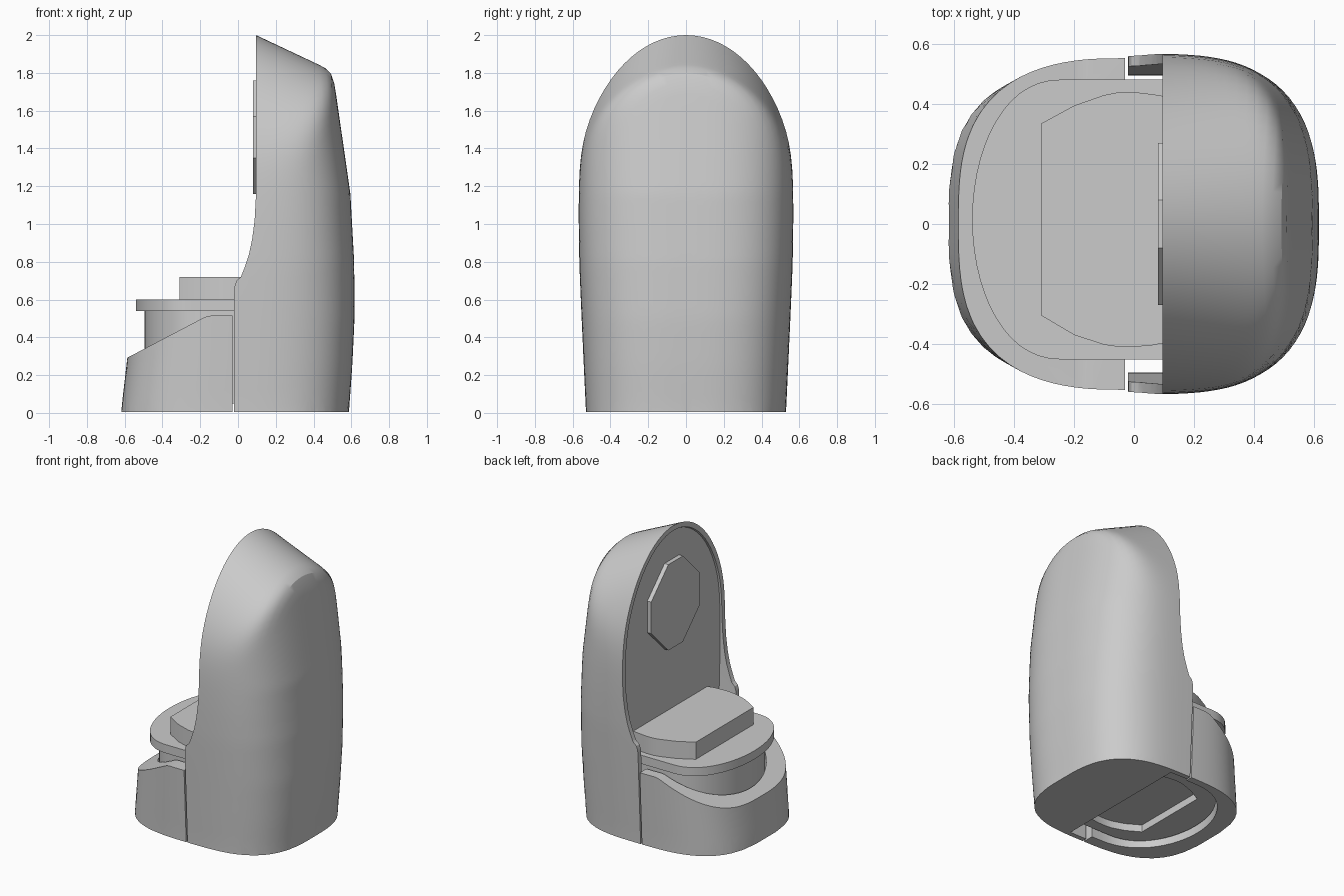
import bpy, bmesh, math
from mathutils import Vector

old = bpy.data.objects.get("Cube")
if old:
    bpy.data.objects.remove(old, do_unlink=True)

grey = bpy.data.materials.new("plain grey")
grey.use_nodes = True
grey.diffuse_color = (0.6, 0.6, 0.6, 1)
grey.node_tree.nodes["Principled BSDF"].inputs["Base Color"].default_value = (0.6, 0.6, 0.6, 1)


def finish(name, bm):
    bmesh.ops.recalc_face_normals(bm, faces=bm.faces)
    me = bpy.data.meshes.new(name)
    bm.to_mesh(me)
    bm.free()
    me.materials.append(grey)
    ob = bpy.data.objects.new(name, me)
    bpy.context.scene.collection.objects.link(ob)
    return ob


def prism(name, pts, lo, hi, axis):
    """Extrude a 2D outline along an axis; the outline uses the other two axes."""
    bm = bmesh.new()
    order = {"x": lambda a, b: (lo, a, b), "y": lambda a, b: (a, lo, b), "z": lambda a, b: (a, b, lo)}[axis]
    face = bm.faces.new([bm.verts.new(order(a, b)) for a, b in pts])
    ext = bmesh.ops.extrude_face_region(bm, geom=[face])
    move = Vector([(hi - lo) * (axis == k) for k in "xyz"])
    bmesh.ops.translate(bm, vec=move, verts=[v for v in ext["geom"] if isinstance(v, bmesh.types.BMVert)])
    return finish(name, bm)


def lerp(table, z):
    for (z0, a), (z1, b) in zip(table, table[1:]):
        if z <= z1:
            t = max(0, (z - z0) / (z1 - z0))
            return a + (b - a) * t
    return table[-1][1]


# Half sizes of the plan outline at each height
BACK = [(0, .587), (.25, .605), (.5, .617), (.8, .615), (1.16, .595), (1.82, .5), (2.1, .45)]
FRONT = [(0, .62), (.3, .585), (.6, .55)]
SIDE = [(0, .53), (.4, .55), (.8, .571), (1, .576), (2, .576)]


def gauge(p, inset):
    x, y, z = p
    reach = lerp(BACK if x > 0 else FRONT, z) - inset
    plan = (abs(x / reach) ** 3 + abs(y / (lerp(SIDE, z) - inset)) ** 3) ** (1 / 3)
    top = 2 - .47 * (x - .095) - inset
    arch = math.hypot(y / (.59 - inset), max(0, z - 1.1) / (top - 1.1))
    floor = (.9 - z) / 1.1
    return sum(max(0, g) ** 30 for g in (plan, arch, floor)) ** (1 / 30)


def rounded_solid(name, inset=0):
    """Superellipse column blended into a sloping arch, traced outwards from its centre."""
    bm = bmesh.new()
    bmesh.ops.create_uvsphere(bm, u_segments=96, v_segments=64, radius=1)
    centre = Vector((.05, 0, .9))
    for v in bm.verts:
        d = Vector((v.co.z * .6, v.co.x * .6, v.co.y))
        lo, hi = 0, 3
        for _ in range(26):
            mid = (lo + hi) / 2
            if gauge(centre + d * mid, inset) < 1:
                lo = mid
            else:
                hi = mid
        v.co = centre + d * lo
    return finish(name, bm)


def boolean(ob, cutter, op):
    mod = ob.modifiers.new("cut", "BOOLEAN")
    mod.operation, mod.object, mod.solver = op, cutter, "EXACT"
    bpy.context.view_layer.objects.active = ob
    bpy.ops.object.modifier_apply(modifier=mod.name)
    bpy.data.objects.remove(cutter, do_unlink=True)


def smooth(ob, angle=28):
    bpy.ops.object.select_all(action="DESELECT")
    ob.select_set(True)
    bpy.context.view_layer.objects.active = ob
    bpy.ops.object.shade_smooth_by_angle(angle=math.radians(angle))


def tongue(front, half, straight, back, n=28):
    """Plan outline: straight sides closed by a rounded front."""
    arc = [math.pi / 2 + math.pi * i / n for i in range(n + 1)]
    depth = straight - front
    pts = [(straight + depth * math.copysign(abs(math.cos(a)) ** .9, math.cos(a)),
            .015 + half * math.sin(a)) for a in arc]
    return [(back, .015 + half)] + pts + [(back, .015 - half)]


# Tall rear housing, with a swept front edge
housing = rounded_solid("rear_housing")
edge = [(.095, 2.2), (.095, 1.15), (.088, 1.02), (.075, .92), (.058, .84), (.035, .77), (.015, .72),
        (-.008, .7), (-.018, .67), (-.02, .63), (-.02, .005), (.9, .005), (.9, 2.2)]
boolean(housing, prism("edge_cutter", edge, -1, 1, "y"), "INTERSECT")

# Shallow recess behind the housing rim
recess = rounded_solid("recess_cutter", .035)
boolean(recess, prism("recess_limit", [(-1, -1), (.11, -1), (.11, 3), (-1, 3)], -1, 1, "y"), "INTERSECT")
boolean(housing, recess, "DIFFERENCE")
smooth(housing)

# Low front cup with a sloping rim
cup = rounded_solid("front_cup")
slope = [(-.9, .005), (-.9, .128), (-.59, .29), (-.19, .5), (-.165, .511), (-.14, .515), (-.03, .515), (-.03, .005)]
boolean(cup, prism("slope_cutter", slope, -1, 1, "y"), "INTERSECT")
boolean(cup, prism("cup_hole", tongue(-.51, .465, -.1, .3), -1, 2, "z"), "DIFFERENCE")
smooth(cup)

# Pad outline, shared by the raised pad and the hollow under the pedestal
pad_outline = [(.11, .425), (.06, .433), (0, .44), (-.05, .44), (-.1, .43), (-.2, .395), (-.31, .335),
               (-.31, -.305), (-.2, -.37), (-.1, -.403), (-.05, -.41), (0, -.41), (.06, -.405), (.11, -.395)]

# Pedestal, turntable and pad
pedestal = prism("pedestal", tongue(-.495, .44, -.15, .11), .05, .55, "z")
boolean(pedestal, prism("hollow", [(x * .85 - .02, y * .85) for x, y in pad_outline], 0, .1, "z"), "DIFFERENCE")
smooth(pedestal)
turntable = prism("turntable", tongue(-.54, .467, -.24, .11), .54, .6, "z")
smooth(turntable)
pad = prism("raised_pad", pad_outline, .6, .72, "z")
smooth(pad)

# Faceted plate on the upright panel
corners = [(.27, .11), (.08, .3), (-.08, .3), (-.27, .11), (-.27, -.11), (-.08, -.3), (.08, -.3), (.27, -.11)]
prism("upright_plate", [(y, 1.46 + z) for y, z in corners], .08, .115, "x")
